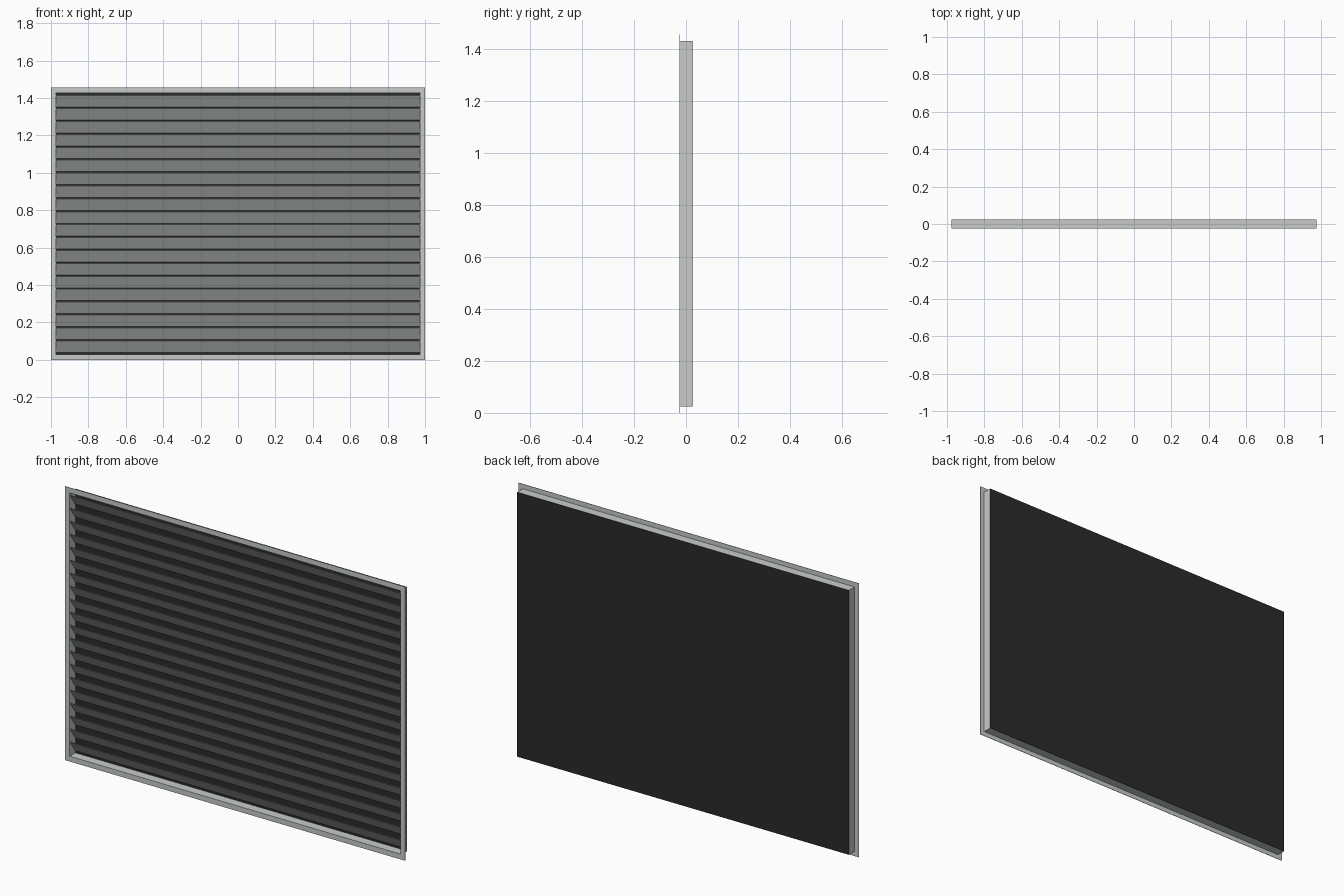
import bpy
import bmesh

cube = bpy.data.objects.get("Cube")
if cube:
    bpy.data.objects.remove(cube)

HEIGHT = 1.455
FRONT, BACK = -0.025, 0.025


def material(name, rgb):
    m = bpy.data.materials.new(name)
    m.use_nodes = True
    m.diffuse_color = (*rgb, 1)
    m.node_tree.nodes["Principled BSDF"].inputs["Base Color"].default_value = (*rgb, 1)
    return m


metal = material("light grey metal", (0.58, 0.6, 0.59))
dark = material("dark backing", (0.024, 0.024, 0.024))


def finish(name, bm, mat):
    bmesh.ops.recalc_face_normals(bm, faces=bm.faces)
    mesh = bpy.data.meshes.new(name)
    bm.to_mesh(mesh)
    bm.free()
    mesh.materials.append(mat)
    obj = bpy.data.objects.new(name, mesh)
    bpy.context.collection.objects.link(obj)
    return obj


def rectangular_ring(name, outer, inner, y0, y1, mat):
    """Closed picture-frame ring; outer and inner are insets from the overall rectangle."""
    bm = bmesh.new()
    loops = []
    for inset, y in ((outer, y0), (inner, y0), (inner, y1), (outer, y1)):
        x, lo, hi = 1 - inset, inset, HEIGHT - inset
        loops.append([bm.verts.new((px, y, pz))
                      for px, pz in ((-x, lo), (x, lo), (x, hi), (-x, hi))])
    for i, a in enumerate(loops):
        b = loops[(i + 1) % len(loops)]
        for j in range(4):
            k = (j + 1) % 4
            bm.faces.new((a[j], a[k], b[k], b[j]))
    return finish(name, bm, mat)


def extruded_profile(name, profile, half_width, mat):
    """Extrude a y-z profile along x."""
    bm = bmesh.new()
    ends = [[bm.verts.new((x, y, z)) for y, z in profile]
            for x in (-half_width, half_width)]
    for end in ends:
        bm.faces.new(end)
    n = len(profile)
    for i in range(n):
        j = (i + 1) % n
        bm.faces.new((ends[0][i], ends[0][j], ends[1][j], ends[1][i]))
    return finish(name, bm, mat)


# Thin front flange and the deeper duct frame behind it
rectangular_ring("front_flange", 0, 0.028, FRONT, FRONT + 0.002, metal)
rectangular_ring("duct_frame", 0.025, 0.028, FRONT + 0.002, BACK - 0.001, metal)

# Dark panel closing the back
edge = 0.025
extruded_profile("back_panel", [(BACK - 0.002, edge), (BACK, edge),
                                (BACK, HEIGHT - edge), (BACK - 0.002, HEIGHT - edge)],
                 1 - edge, dark)

# Louvre slats, upper edge forward and lower edge at the back
COUNT, PITCH, BASE = 20, 0.069, 0.04
for i in range(COUNT):
    z = BASE + i * PITCH
    y0, y1 = FRONT + 0.003, BACK - 0.004
    top = z + PITCH - 0.005
    extruded_profile(f"slat_{i + 1}", [(y1, z), (y1, z + 0.003), (y0, top), (y0, top - 0.003)],
                     0.972, metal)
